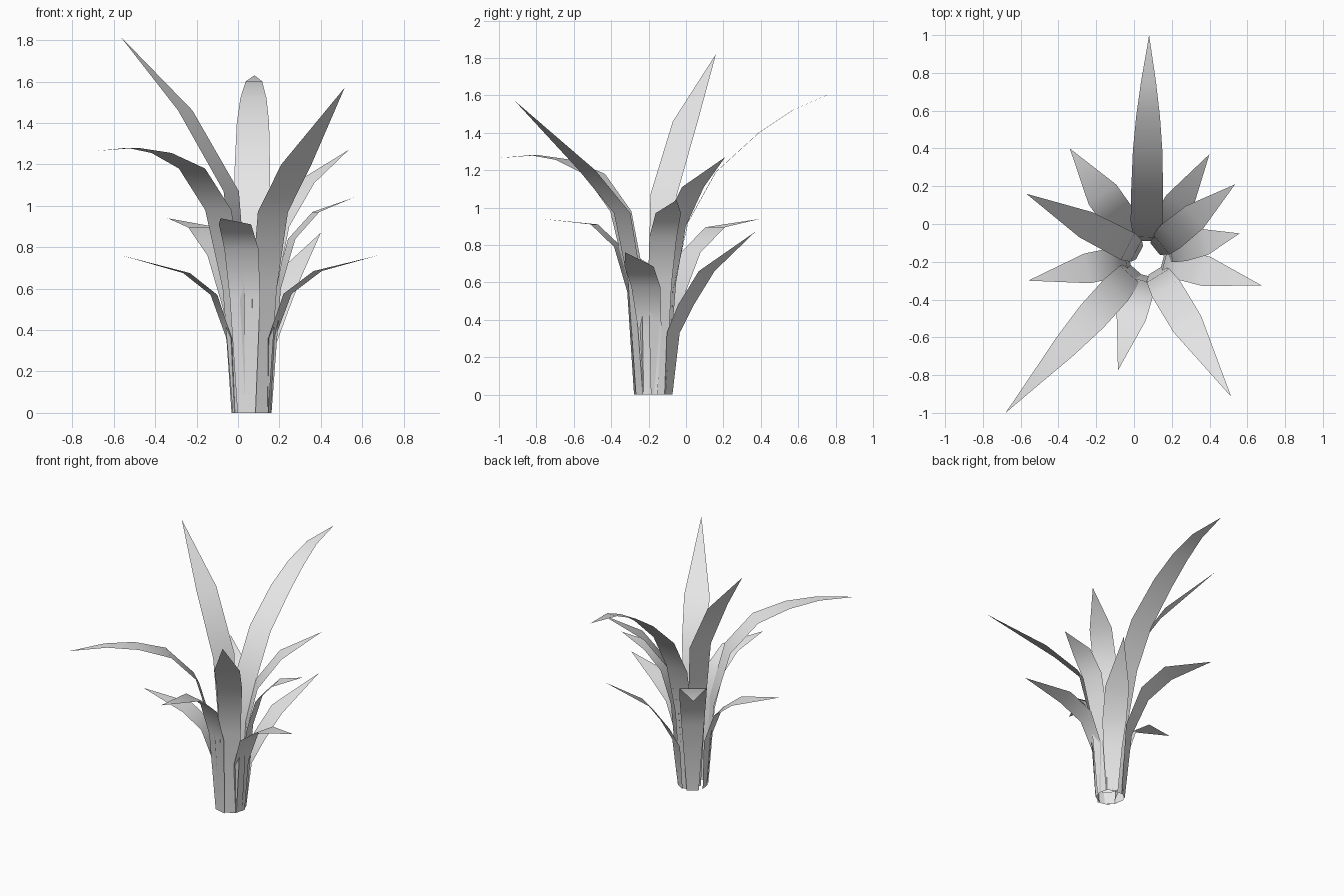
import bpy, math

# one plain grey for the whole plant
mat = bpy.data.materials.new("pale grey")
mat.diffuse_color = (0.8, 0.8, 0.8, 1)

CX, CY = 0.065, -0.17   # centre of the leaf cluster


def leaf(name, tip, path):
    """Flat tapering blade; path = (distance from centre, height, half width), tip = (x, y, z)."""
    dx, dy = tip[0] - CX, tip[1] - CY
    length = math.hypot(dx, dy)
    dx, dy = dx / length, dy / length
    verts, faces = [], []
    for r, z, w in path:
        x, y = CX + dx * r, CY + dy * r
        verts += [(x + dy * w, y - dx * w, z), (x - dy * w, y + dx * w, z)]
    for i in range(len(path) - 1):
        a = 2 * i
        faces.append((a, a + 1, a + 3, a + 2))
    n = len(verts)
    verts.append(tip)
    faces.append((n - 2, n - 1, n))
    me = bpy.data.meshes.new(name)
    me.from_pydata(verts, [], faces)
    me.materials.append(mat)
    for p in me.polygons:
        p.use_smooth = True
    ob = bpy.data.objects.new(name, me)
    bpy.context.collection.objects.link(ob)


# tall inner leaves
leaf("long_back_leaf", (0.08, 1.0, 1.63),
     [(.08, 0, .045), (.10, .55, .07), (.18, .92, .085), (.33, 1.19, .085),
      (.56, 1.40, .078), (.74, 1.52, .063), (.92, 1.60, .04)])
leaf("tallest_left_leaf", (-0.57, 0.16, 1.82),
     [(.04, 0, .04), (.06, .6, .065), (.11, 1.07, .08), (.36, 1.46, .075)])
leaf("arching_front_left_leaf", (-0.68, -1.0, 1.265),
     [(.09, 0, .04), (.13, .6, .07), (.24, .98, .085), (.43, 1.18, .085),
      (.65, 1.255, .065), (.86, 1.28, .035)])
leaf("tall_front_right_leaf", (0.515, -0.915, 1.57),
     [(.09, 0, .04), (.12, .6, .07), (.20, .97, .085), (.42, 1.20, .085)])
leaf("back_right_leaf", (0.535, 0.21, 1.27),
     [(.06, 0, .04), (.10, .6, .07), (.17, .90, .08), (.33, 1.11, .075)])

# short outer leaves
leaf("short_front_leaf", (-0.085, -0.775, 0.94),
     [(.10, 0, .045), (.13, .55, .075), (.20, .79, .085), (.33, .91, .08)])
leaf("short_right_leaf", (0.675, -0.325, 0.76),
     [(.09, 0, .04), (.10, .36, .065), (.18, .575, .08), (.33, .685, .08)])
leaf("middle_right_leaf", (0.56, -0.05, 1.04),
     [(.09, 0, .04), (.13, .6, .065), (.20, .84, .075), (.32, .97, .07)])
leaf("short_back_right_leaf", (0.40, 0.37, 0.87),
     [(.09, 0, .04), (.12, .33, .065), (.20, .48, .08), (.33, .66, .08)])
leaf("short_back_left_leaf", (-0.34, 0.40, 0.94),
     [(.09, 0, .04), (.13, .5, .075), (.24, .76, .09), (.40, .895, .09)])
leaf("short_left_leaf", (-0.56, -0.30, 0.76),
     [(.09, 0, .04), (.11, .36, .065), (.185, .57, .08), (.32, .675, .08)])
